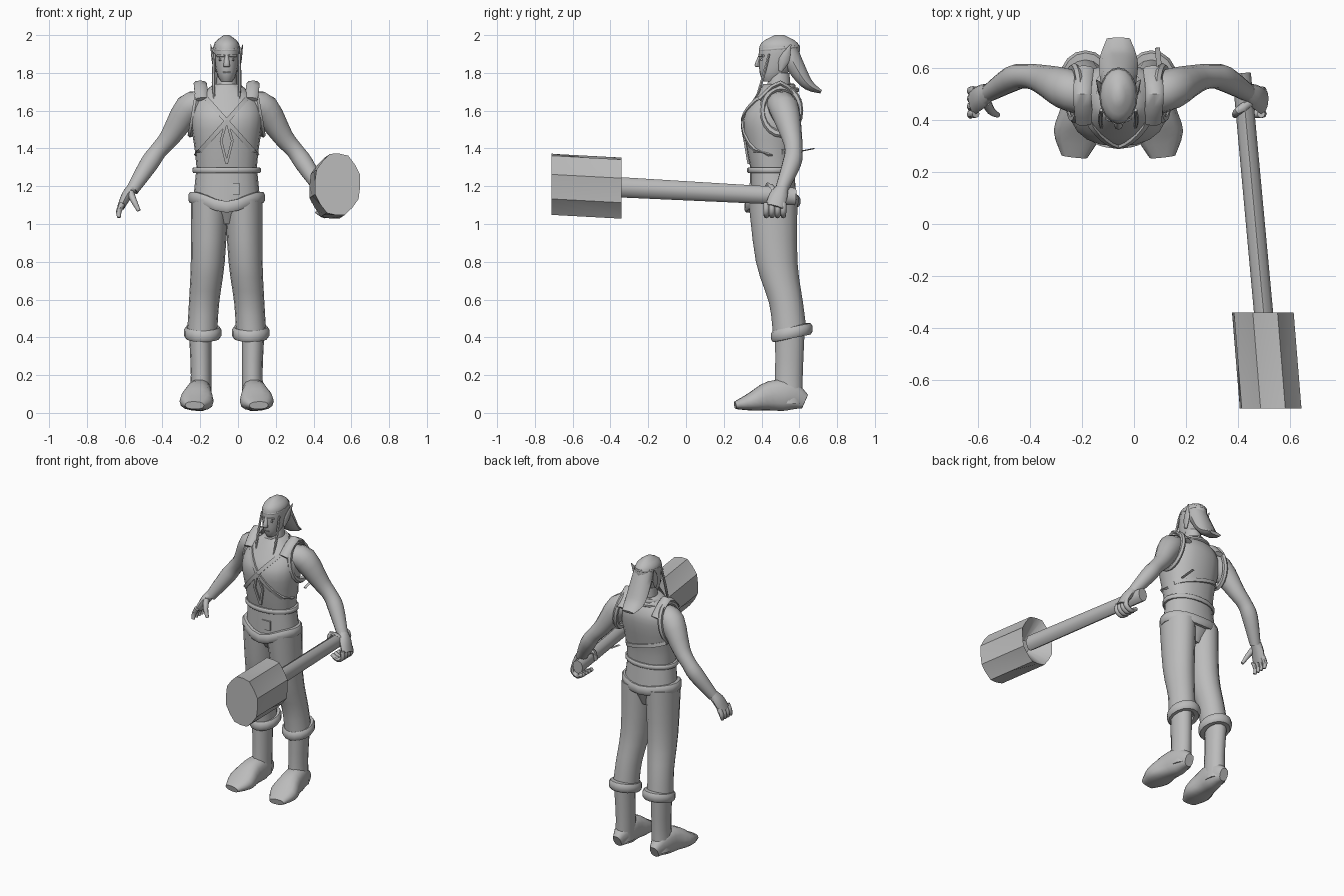
import bpy, bmesh, math
from mathutils import Vector
from mathutils.bvhtree import BVHTree

default_cube = bpy.data.objects.get("Cube")
if default_cube:
    bpy.data.objects.remove(default_cube, do_unlink=True)

CENTRE = -.06  # x of the body's centre line
X, Y, Z = Vector((1, 0, 0)), Vector((0, 1, 0)), Vector((0, 0, 1))

grey = bpy.data.materials.new("plain_grey")
grey.use_nodes = True
grey.diffuse_color = (.5, .5, .5, 1)
shader = grey.node_tree.nodes["Principled BSDF"]
shader.inputs["Base Color"].default_value = grey.diffuse_color


def finish(part, name, angle=45):
    """Name, colour and shade one part."""
    part.name = name
    part.data.materials.append(grey)
    bpy.ops.object.select_all(action="DESELECT")
    part.select_set(True)
    bpy.context.view_layer.objects.active = part
    bpy.ops.object.shade_smooth_by_angle(angle=math.radians(angle))
    return part


def skin(name, rings, loop=False, angle=45):
    """Bridge rings of points; close into a loop or cap both ends."""
    bm = bmesh.new()
    rows = [[bm.verts.new(point) for point in ring] for ring in rings]
    sides = len(rows[0])
    following = rows[1:] + rows[:1] if loop else rows[1:]
    for row, after in zip(rows, following):
        for j in range(sides):
            k = (j + 1) % sides
            bm.faces.new((row[j], row[k], after[k], after[j]))
    if not loop:
        bm.faces.new(rows[0])
        bm.faces.new(rows[-1])
    bmesh.ops.recalc_face_normals(bm, faces=bm.faces)
    mesh = bpy.data.meshes.new(name)
    bm.to_mesh(mesh)
    bm.free()
    part = bpy.data.objects.new(name, mesh)
    bpy.context.collection.objects.link(part)
    return finish(part, name, angle)


def smooth_path(points, steps):
    """Catmull-Rom spline through points of any dimension."""
    result = []
    ends = [points[0]] + points + [points[-1]]
    for a, b, c, d in zip(ends, ends[1:], ends[2:], ends[3:]):
        for step in range(steps):
            t = step / steps
            result.append([
                q + t * (r - p + t * (2 * p - 5 * q + 4 * r - s
                                      + t * (3 * (q - r) + s - p))) / 2
                for p, q, r, s in zip(a, b, c, d)])
    return result + [points[-1]]


def tube(name, points, side=X, axis=None, sides=10, power=1, steps=3):
    """Loft ellipses (x, y, z, radius along side[, radius across])."""
    points = [tuple(p) + tuple(p[3:]) if len(p) < 5 else tuple(p) for p in points]
    path = smooth_path(points, steps)
    spots = [Vector(p[:3]) for p in path]
    rings = []
    for i, spot in enumerate(spots):
        ahead = spots[min(i + 1, len(spots) - 1)]
        along = axis or (ahead - spots[max(i - 1, 0)]).normalized()
        u = (side - along * side.dot(along)).normalized()
        v = along.cross(u)
        ring = []
        for k in range(sides):
            turn = math.tau * k / sides
            c, s = [math.copysign(abs(w) ** power, w)
                    for w in (math.cos(turn), math.sin(turn))]
            ring.append(spot + u * c * path[i][3] + v * s * path[i][4])
        rings.append(ring)
    return skin(name, rings)


def upright(name, rows, **options):
    """Loft centred level sections given as (z, half width, front, back)."""
    points = [(CENTRE, (front + back) / 2, z, width, (back - front) / 2)
              for z, width, front, back in rows]
    return tube(name, points, axis=Z, **options)


def band(name, x, y, width, depth, height, thick, level, sides=20):
    """Bevelled belt round an ellipse; level gives z from the front-back sine."""
    profile = ((-1, -1), (.5, -1), (1, -.5), (1, .5), (.5, 1), (-1, 1))
    rings = []
    for k in range(sides):
        turn = math.tau * k / sides
        c, s = math.cos(turn), math.sin(turn)
        rings.append([(x + c * (width + out * thick), y + s * (depth + out * thick),
                       level(s) + up * height) for out, up in profile])
    return skin(name, rings, loop=True)


# Torso, belly and pelvis
vest = upright("vest", [(1.3, .16, .34, .57), (1.4, .17, .32, .58), (1.55, .19, .3, .61),
                        (1.65, .17, .35, .61), (1.74, .07, .41, .56)],
               sides=20, power=.85)
upright("belly", [(1.1, .18, .34, .59), (1.3, .16, .34, .57)], sides=20, power=.9)
upright("pelvis", [(1, .06, .4, .54), (1.12, .18, .33, .59)], sides=16)
upright("neck", [(1.7, .06, .42, .56), (1.8, .05, .44, .55)])
band("waist_belt", CENTRE, .455, .17, .12, .015, .012, lambda s: 1.285)
band("hip_belt", CENTRE, .457, .185, .13, .03, .018,
     lambda s: 1.14 - (.05 if s < 0 else .02) * abs(s) ** 5)
band("collar", CENTRE, .485, .08, .08, .018, .014, lambda s: 1.705 + .02 * s)
band("scarf", CENTRE, .485, .1, .1, .012, .014, lambda s: 1.68 + .03 * s)

# Straps laid over the vest
surface = bmesh.new()
surface.from_mesh(vest.data)
vest_tree = BVHTree.FromBMesh(surface)
surface.free()


def strap(name, start, end, out=-Y, width=.012, pieces=12):
    start, end = [Vector((CENTRE + x, 0, z)) for x, z in (start, end)]
    across = (end - start).cross(Y).normalized() * width
    lift = out * .01
    rings = []
    for i in range(pieces + 1):
        spot = start.lerp(end, i / pieces)
        hit = vest_tree.ray_cast(spot + out * 2, -out)[0]
        if hit:
            rings.append([hit - across - lift, hit - across + lift,
                          hit + across + lift, hit + across - lift])
    skin(name, rings, angle=30)


for s, label in ((1, "left"), (-1, "right")):
    pendant_corner = (s * .03, 1.44)
    strap(label + "_chest_strap", (s * .13, 1.69), (s * -.165, 1.36))
    strap(label + "_pendant_upper", (0, 1.55), pendant_corner, width=.007)
    strap(label + "_pendant_lower", pendant_corner, (0, 1.32), width=.007)
strap("back_strap", (-.16, 1.46), (.16, 1.38), out=Y)
tube("strap_end", [(.1, .58, 1.38, .01, .003), (.09, .68, 1.4, .01, .003)], sides=4)
tube("belt_buckle", [(-.025, y, 1.185, .045) for y in (.36, .335)],
     side=X + Z, sides=4, steps=1)

# Head, face and swept hair
upright("head", [(1.755, .03, .41, .48), (1.8, .053, .39, .54), (1.9, .07, .385, .6),
                 (1.96, .063, .4, .59), (2, .015, .47, .52)], sides=16)
tube("nose", [(CENTRE, .395, 1.9, .008), (CENTRE, .38, 1.84, .017),
              (CENTRE, .395, 1.83, .012)], axis=Z, sides=8)
tube("mouth", [(CENTRE + x, .395, 1.803, .006) for x in (-.02, .02)], side=Y, sides=6)
band("headband", CENTRE, .495, .07, .105, .006, .004, lambda s: 1.93 + .01 * s)
tube("hair_tail", [(CENTRE, .53, 1.93, .066, .06), (CENTRE, .6, 1.8, .075, .045),
                   (CENTRE, .65, 1.735, .07, .03), (CENTRE, .715, 1.7, .045, .01)])


def mirrored(name, points, **options):
    """Tube on side s, with x measured outward from the centre line."""
    tube(label + "_" + name, [(CENTRE + s * p[0], *p[1:]) for p in points], **options)


for s, label in ((1, "left"), (-1, "right")):
    # Sides of the face
    mirrored("brow", [(.01, .39, 1.89, .008), (.05, .41, 1.89, .007)], side=Z, sides=6)
    mirrored("eye", [(.02, .4, 1.87, .006), (.04, .4, 1.87, .006)], side=Z, sides=6)
    mirrored("ear", [(.06, .5, 1.81, .008, .01), (.07, .52, 1.87, .01, .028),
                     (.085, .555, 1.95, .002, .003)], sides=8)
    mirrored("braid", [(.066, .44, 1.9, .007), (.07, .4, 1.75, .009),
                       (.065, .37, 1.66, .005)], sides=6)

    # Trousers, boots and cuffs
    mirrored("trouser_leg", [(.09, .46, 1.13, .1, .13), (.1, .48, .8, .09, .11),
                             (.12, .53, .58, .08, .09), (.13, .55, .42, .08, .09)],
             axis=Z, sides=16)
    mirrored("boot_shaft", [(.14, .55, .43, .06, .08), (.135, .545, .2, .055, .075),
                            (.14, .54, .05, .06, .08)], axis=Z, sides=14)
    mirrored("foot", [(.14, .63, .06, .03, .04), (.14, .55, .09, .06, .08),
                      (.15, .45, .09, .07, .08), (.16, .35, .06, .09, .05),
                      (.17, .26, .04, .05, .02)], sides=14, power=.8)
    band(label + "_cuff", CENTRE + s * .127, .56, .08, .09, .03, .02,
         lambda q: .425 + .02 * q, sides=16)

    # Arms and the vest's shoulders
    mirrored("arm", [(.13, .49, 1.63, .07), (.2, .52, 1.61, .08), (.3, .56, 1.46, .055),
                     (.36, .57, 1.39, .047), (.41, .56, 1.32, .05), (.5, .505, 1.18, .034)],
             side=Y, sides=14)
    mirrored("vest_shoulder", [(.13, .39, 1.66, .035, .015), (.14, .5, 1.745, .035, .015),
                               (.13, .6, 1.65, .035, .015)], sides=8)
    bpy.ops.mesh.primitive_torus_add(
        major_radius=.1, minor_radius=.016, major_segments=20, minor_segments=6,
        location=(CENTRE + s * .17, .505, 1.6), rotation=(0, s * 1.4, 0))
    bpy.context.object.scale.x = 1.25
    finish(bpy.context.object, label + "_armhole_rim")

    # Hands: relaxed on the right, closed round the shaft on the left
    mirrored("palm", [(.5, .51, 1.19, .034, .03), (.53, .49, 1.15, .048, .028),
                      (.56, .47, 1.09, .05, .02)], side=Y)
    gripping = s > 0
    for i in range(4):
        y = .425 + .03 * i
        finger = [(.55, y, 1.11, .016)]
        if gripping:
            finger += [(.555, y, 1.07, .016), (.52, y, 1.045, .015), (.475, y, 1.07, .013)]
        else:
            finger += [(.57, y, 1.07, .015), (.57, y - .01, 1.035, .01)]
        mirrored("finger", finger, side=Y, sides=8)
    thumb = [(.51, .47, 1.165, .02)]
    if gripping:
        thumb += [(.46, .435, 1.205, .016), (.45, .42, 1.14, .012)]
    else:
        thumb += [(.49, .435, 1.12, .016), (.465, .42, 1.07, .01)]
    mirrored("thumb", thumb, side=Y, sides=8)

# Hammer: shaft, and an octagonal head with dented sides and a hollow back
tube("hammer_shaft", [(.415, .58, 1.145, .036, .046), (.505, -.4, 1.197, .037, .054)],
     sides=8, steps=1)
back, face = Vector((.497, -.342, 1.19)), Vector((.527, -.712, 1.21))
rings = []
for along, size, dent in ((.3, .25, 1), (0, 1, .95), (.5, 1, .84), (1, 1, .96)):
    ring = []
    for k in range(16):
        turn = math.tau * (k + .8) / 16
        reach = size * (dent if k % 2 else 1)
        ring.append(back.lerp(face, along)
                    + (X * math.cos(turn) * .125 + Z * math.sin(turn) * .17) * reach)
    rings.append(ring)
skin("hammer_head", rings, angle=40)
